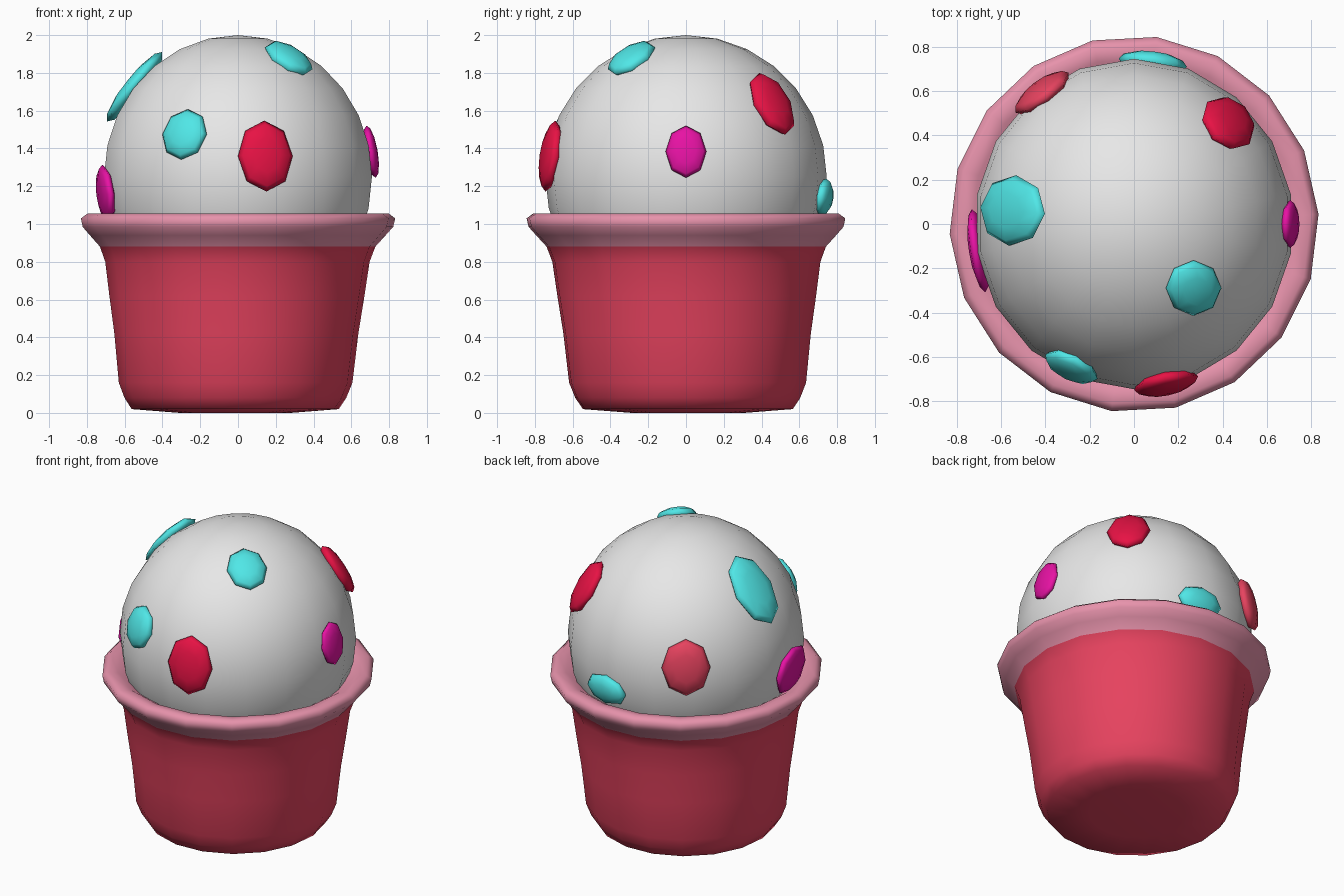
import bpy
import bmesh
from math import sin, cos, tau, radians
from mathutils import Vector, Matrix

cube = bpy.data.objects.get("Cube")
if cube:
    bpy.data.objects.remove(cube)


def material(name, r, g, b):
    m = bpy.data.materials.new(name)
    m.use_nodes = True
    m.diffuse_color = (r, g, b, 1)
    m.node_tree.nodes["Principled BSDF"].inputs["Base Color"].default_value = (r, g, b, 1)
    return m


cream = material("cream white", 0.8, 0.8, 0.8)
cup_red = material("cup red", 0.8, 0.056, 0.115)
rim_pink = material("rim pink", 0.8, 0.29, 0.41)
cyan = material("cyan", 0.08, 0.8, 0.8)
crimson = material("crimson", 0.8, 0.006, 0.058)
magenta = material("magenta", 0.8, 0.006, 0.37)


def finish(bm, name, *mats):
    bmesh.ops.recalc_face_normals(bm, faces=bm.faces)
    for f in bm.faces:
        f.smooth = True
    mesh = bpy.data.meshes.new(name)
    bm.to_mesh(mesh)
    bm.free()
    for m in mats:
        mesh.materials.append(m)
    obj = bpy.data.objects.new(name, mesh)
    bpy.context.collection.objects.link(obj)
    return obj


# Cup with rolled rim: a turned profile of (radius, height), leaning slightly
SIDES = 18
RIM_START = 0.88
profile = [(0.3, 0.0), (0.56, 0.02), (0.6, 0.08), (0.632, 0.16), (0.66, 0.42),
           (0.69, 0.62), (0.715, 0.8), (0.745, RIM_START), (0.8, 0.94), (0.84, 0.985),
           (0.85, 1.03), (0.815, 1.055), (0.75, 1.045), (0.68, 1.0)]
bm = bmesh.new()
rings = []
for r, z in profile:
    ring = []
    for i in range(SIDES):
        a = radians(83) + tau * i / SIDES
        ring.append(bm.verts.new((0.98 * r * cos(a) + 0.015 * (z - 1),
                                  r * sin(a) - 0.01 * (z - 1), z)))
    rings.append(ring)
for low, high in zip(rings, rings[1:]):
    for i in range(SIDES):
        j = (i + 1) % SIDES
        bm.faces.new((low[i], low[j], high[j], high[i]))
bm.faces.new(rings[0])
for f in bm.faces:
    f.material_index = int(f.calc_center_median().z > RIM_START)
finish(bm, "cup", cup_red, rim_pink)

# Scoop: a slightly tall ball, its lower part cut away inside the cup
CENTRE = Vector((0, 0, 1.25))
RADII = Vector((0.72, 0.745, 0.75))
bm = bmesh.new()
bmesh.ops.create_uvsphere(bm, u_segments=18, v_segments=14, radius=1)
bmesh.ops.transform(bm, verts=bm.verts,
                    matrix=Matrix.Translation(CENTRE) @ Matrix.Diagonal(RADII).to_4x4())
bmesh.ops.bisect_plane(bm, geom=bm.verts[:] + bm.edges[:] + bm.faces[:],
                       plane_co=(0, 0, 0.9), plane_no=(0, 0, 1), clear_inner=True)
finish(bm, "scoop", cream)


# Sweets: flattened eight-sided lenses lying on the scoop
def sweet(name, mat, place, wide, tall, thick=0.05):
    d = Vector(place) - CENTRE
    unit = Vector([d[k] / RADII[k] for k in range(3)]).normalized()
    point = CENTRE + unit * RADII
    normal = Vector([unit[k] / RADII[k] for k in range(3)]).normalized()
    side = Vector((0, 0, 1)).cross(normal).normalized()
    up = normal.cross(side)
    turn = Matrix((side, up, normal)).transposed().to_4x4()
    bm = bmesh.new()
    bmesh.ops.create_uvsphere(bm, u_segments=8, v_segments=6, radius=1)
    bmesh.ops.transform(bm, verts=bm.verts,
                        matrix=Matrix.Translation(point - normal * 0.004) @ turn
                        @ Matrix.Diagonal((wide, tall, thick, 1)))
    finish(bm, name, mat)


sweet("sweet_top", cyan, (0.27, -0.29, 1.88), 0.125, 0.15)
sweet("sweet_upper_right", cyan, (-0.54, 0.06, 1.72), 0.16, 0.235)
sweet("sweet_front_right", cyan, (-0.29, -0.66, 1.48), 0.13, 0.14)
sweet("sweet_front", crimson, (0.145, -0.72, 1.36), 0.148, 0.19)
sweet("sweet_low_right", magenta, (-0.7, -0.12, 1.16), 0.19, 0.155, 0.04)
sweet("sweet_left", magenta, (0.69, 0, 1.38), 0.108, 0.14, 0.035)
sweet("sweet_back_left", crimson, (0.43, 0.46, 1.64), 0.135, 0.19)
sweet("sweet_back_right", cup_red, (-0.42, 0.6, 1.37), 0.15, 0.18)
sweet("sweet_low_back", cyan, (0.085, 0.73, 1.14), 0.155, 0.1)
